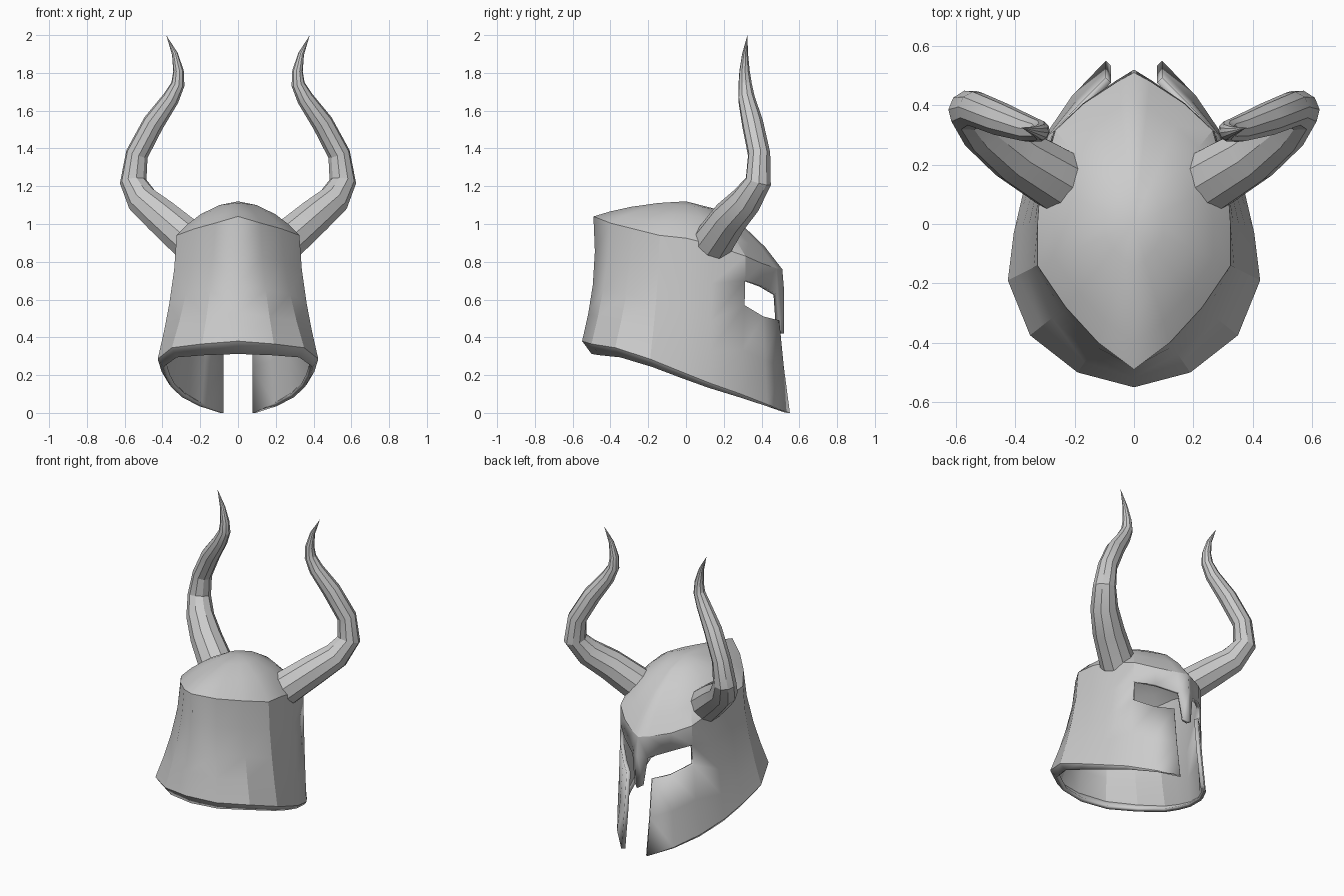
import bpy, bmesh, math
from mathutils import Vector

if "Cube" in bpy.data.objects:
    bpy.data.objects.remove(bpy.data.objects["Cube"])


def finish(name, bm, thickness=0):
    """Make the object, mirror it over x, thicken it and shade it."""
    me = bpy.data.meshes.new(name)
    bm.to_mesh(me)
    bm.free()
    ob = bpy.data.objects.new(name, me)
    bpy.context.collection.objects.link(ob)
    m = ob.modifiers.new("mirror", "MIRROR")
    m.merge_threshold = 0.002
    if thickness:
        s = ob.modifiers.new("wall", "SOLIDIFY")
        s.thickness = thickness
        s.offset = -1
    bpy.ops.object.select_all(action="DESELECT")
    bpy.context.view_layer.objects.active = ob
    ob.select_set(True)
    bpy.ops.object.shade_smooth_by_angle(angle=math.radians(22))
    return ob


# Helmet columns from back centre to nose: lower edge and crown edge
bottom = [(0, -.55, .38), (.19, -.50, .365), (.35, -.375, .345), (.425, -.19, .285),
          (.405, -.03, .22), (.37, .12, .16), (.305, .29, .10), (.21, .43, .045),
          (.095, .55, 0), (0, .55, 0)]
crown = [(0, -.49, 1.04), (.12, -.40, 1.005), (.23, -.28, .975), (.325, -.14, .94),
         (.325, 0, .925), (.315, .14, .89), (.265, .315, .83), (.17, .405, .79),
         (.055, .48, .765), (0, .51, .76)]
eye_low = {6: .57, 7: .51, 8: .49, 9: .49}
eye_high = {6: .70, 7: .67, 8: .625, 9: .64}
apex = Vector((0, 0, 1.12))

bm = bmesh.new()
grid = []
for j, (b, c) in enumerate(zip(bottom, crown)):
    b, c = Vector(b), Vector(c)
    h = c.z - b.z
    z2 = eye_low.get(j, b.z + h * .45)
    z3 = eye_high.get(j, b.z + h * .72)
    # underside of the rim, fading out towards the cheeks
    w = max(0, 1 - j / 8)
    flat = Vector((b.x, b.y, 0)).normalized()
    col = [b - flat * .05 * w - Vector((0, 0, .068 * w))]
    # flared wall
    for z in (b.z, (b.z + z2) / 2, z2, z3, c.z):
        k = (1 - (z - b.z) / h) ** 1.6
        p = c + (b - c) * k
        p.z = z
        if j == 0:
            p.y += .02 * math.sin(math.pi * (z - b.z) / h)
        if j == 8 and z <= z2:
            p.x = .095
        if j == 9 and z >= z3:
            p.y = .52 if z < c.z else .51
        col.append(p)
    # dome
    for s, f in ((.82, .33), (.6, .63), (.3, .89)):
        p = apex.lerp(c, s)
        p.z = c.z + (apex.z - c.z) * f
        col.append(p)
    grid.append([bm.verts.new(p) for p in col])
top = bm.verts.new(apex)

for j in range(9):
    A, B = grid[j], grid[j + 1]
    for r in range(8):
        eye = j in (6, 7) and r == 3
        gap = j == 8 and r < 4
        if not (eye or gap):
            bm.faces.new((A[r], B[r], B[r + 1], A[r + 1]))
    bm.faces.new((A[8], B[8], top))

# Nose guard hanging from the brow
n1 = bm.verts.new((.033, .497, .44))
n2 = bm.verts.new((0, .52, .42))
bm.faces.new((n1, n2, grid[9][4], grid[8][4]))
bmesh.ops.delete(bm, geom=[v for v in bm.verts if not v.link_faces], context="VERTS")
bmesh.ops.remove_doubles(bm, verts=bm.verts, dist=.001)
finish("helmet_shell", bm, .025)

# Horns: tapered tube swept along an S-shaped path
path = [((.25, .145, .905), .11), ((.40, .235, 1.035), .098), ((.505, .32, 1.125), .085),
        ((.555, .383, 1.225), .071), ((.535, .387, 1.37), .06), ((.447, .352, 1.535), .057),
        ((.355, .32, 1.665), .045), ((.318, .313, 1.74), .036), ((.315, .31, 1.81), .028),
        ((.334, .313, 1.9), .016)]
tip = Vector((.38, .325, 2.0))
pts = [Vector(p) for p, _ in path] + [tip]
bm = bmesh.new()
N = 10
rings = []
side = Vector((0, 1, 0))
for i, (p, r) in enumerate(path):
    p = Vector(p)
    t = (pts[i + 1] - pts[max(i - 1, 0)]).normalized()
    side = (side - t * side.dot(t)).normalized()
    up = t.cross(side)
    rings.append([bm.verts.new(p + r * (side * math.cos(a) + up * math.sin(a)))
                  for a in (2 * math.pi * k / N for k in range(N))])
for A, B in zip(rings, rings[1:]):
    for k in range(N):
        bm.faces.new((A[k], A[(k + 1) % N], B[(k + 1) % N], B[k]))
end = bm.verts.new(tip)
for k in range(N):
    bm.faces.new((rings[-1][k], rings[-1][(k + 1) % N], end))
bm.faces.new(rings[0][::-1])
finish("horns", bm)
